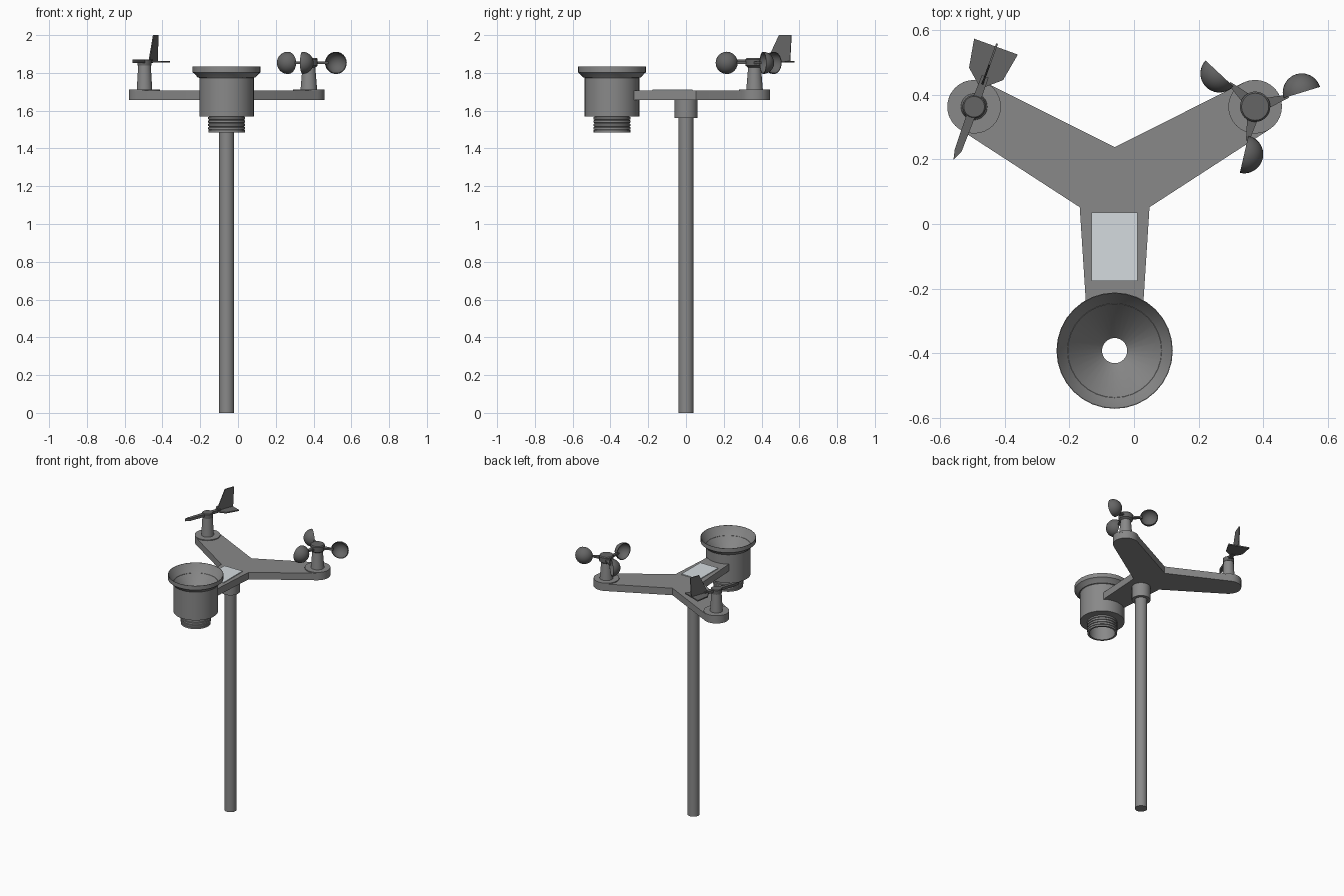
import bpy, bmesh, math
from mathutils import Matrix, Vector

if "Cube" in bpy.data.objects:
    bpy.data.objects.remove(bpy.data.objects["Cube"])

CX = -0.06                       # mast axis in x
ARM_X, ARM_Y, POD_R = 0.435, 0.363, 0.083
VANE = Vector((CX - ARM_X, ARM_Y, 0))
WIND = Vector((CX + ARM_X, ARM_Y, 0))


def material(name, r, g, b):
    m = bpy.data.materials.new(name)
    m.diffuse_color = (r, g, b, 1)
    m.use_nodes = True
    m.node_tree.nodes["Principled BSDF"].inputs["Base Color"].default_value = m.diffuse_color
    return m


BODY = material("body_grey", 0.25, 0.25, 0.25)
DARK = material("dark_grey", 0.13, 0.13, 0.13)
GLASS = material("panel_glass", 0.66, 0.71, 0.74)


def finish(name, bm, loc, rot, mat):
    bmesh.ops.remove_doubles(bm, verts=bm.verts, dist=1e-5)
    bmesh.ops.recalc_face_normals(bm, faces=bm.faces)
    me = bpy.data.meshes.new(name)
    bm.to_mesh(me)
    bm.free()
    me.materials.append(mat)
    ob = bpy.data.objects.new(name, me)
    bpy.context.collection.objects.link(ob)
    ob.location = loc
    ob.rotation_euler.z = rot
    bpy.ops.object.select_all(action='DESELECT')
    ob.select_set(True)
    bpy.context.view_layer.objects.active = ob
    bpy.ops.object.shade_smooth_by_angle(angle=math.radians(35))
    return ob


def lathe(name, profile, loc, sides=32, closed=False, mat=BODY):
    """Spin (radius, z) points round z."""
    bm = bmesh.new()
    vs = [bm.verts.new((r, 0, z)) for r, z in profile]
    pairs = list(zip(vs, vs[1:])) + ([(vs[-1], vs[0])] if closed else [])
    es = [bm.edges.new(p) for p in pairs]
    bmesh.ops.spin(bm, geom=vs + es, cent=(0, 0, 0), axis=(0, 0, 1),
                   angle=math.tau, steps=sides, use_merge=True)
    return finish(name, bm, loc, 0, mat)


def prism(name, outline, low, high, matrix=None, loc=(0, 0, 0), rot=0.0, mat=BODY):
    """Extrude an xy outline from low to high."""
    bm = bmesh.new()
    f = bm.faces.new([bm.verts.new((x, y, low)) for x, y in outline])
    ext = bmesh.ops.extrude_face_region(bm, geom=[f], use_keep_orig=True)
    top = [g for g in ext['geom'] if isinstance(g, bmesh.types.BMVert)]
    bmesh.ops.translate(bm, verts=top, vec=(0, 0, high - low))
    if matrix:
        bmesh.ops.transform(bm, matrix=matrix, verts=bm.verts)
    return finish(name, bm, loc, rot, mat)


# Mast and collar
lathe("mast", [(0, 0), (0.04, 0), (0.04, 1.66), (0, 1.66)], (CX, 0, 0), 24)
lathe("mast_collar", [(0.04, 1.56), (0.061, 1.56), (0.061, 1.66), (0.04, 1.66)],
      (CX, 0, 0), 24, True)

# Three-armed mounting plate: right half, mirrored about the mast
half = [(0.086, -0.29), (0.108, 0.052)]
for i in range(15):
    a = math.radians(-57 + 173 * i / 14)
    half.append((ARM_X + POD_R * math.cos(a), ARM_Y + POD_R * math.sin(a)))
outline = half + [(0, 0.238)] + [(-x, y) for x, y in reversed(half)]
prism("mounting_plate", outline, 1.656, 1.706, loc=(CX, 0, 0))

# Round pads at the arm ends
for name, p in (("vane_pad", VANE), ("wind_cup_pad", WIND)):
    lathe(name, [(0, 1.70), (POD_R, 1.70), (POD_R, 1.712), (0, 1.712)], p)

# Solar panel
prism("solar_panel", [(-0.131, -0.177), (0.011, -0.177), (0.011, 0.035), (-0.131, 0.035)],
      1.70, 1.712, mat=GLASS)

# Rain bucket: outer wall, rim and funnel with an open drain
bucket = [(0.18, 1.833), (0.18, 1.803), (0.172, 1.797), (0.152, 1.775), (0.145, 1.775),
          (0.145, 1.57), (0.088, 1.57), (0.088, 1.60), (0.039, 1.64),
          (0.039, 1.66), (0.146, 1.775), (0.178, 1.833)]
lathe("rain_bucket", bucket, (CX, -0.392, 0), 32, True)

# Ribbed outlet below the bucket
ribs = [(0.088, 1.575)]
for k in range(4):
    z = 1.568 - k * 0.018
    ribs += [(0.093, z), (0.098, z - 0.002), (0.098, z - 0.013), (0.093, z - 0.015)]
ribs += [(0.097, 1.497), (0.097, 1.485), (0.084, 1.485), (0.084, 1.575)]
lathe("bucket_outlet", ribs, (CX, -0.392, 0), 32, True)

# Wind cup post and hub
lathe("wind_cup_post", [(0, 1.71), (0.044, 1.71), (0.034, 1.83), (0, 1.83)], WIND)
lathe("wind_cup_hub", [(0, 1.828), (0.034, 1.828), (0.047, 1.838), (0.047, 1.872),
                       (0.042, 1.878), (0, 1.878)], WIND, mat=DARK)

# Three hollow half-sphere cups on tapered arms
for i in range(3):
    ang = math.radians(17 + 120 * i)
    prism(f"cup_arm_{i + 1}", [(0.03, -0.018), (0.108, -0.004), (0.108, 0.006), (0.03, 0.018)],
          1.848, 1.860, loc=WIND, rot=ang, mat=DARK)
    arc = [math.radians(90 * k / 10) for k in range(11)]
    prof = [(r * math.cos(a), r * math.sin(a)) for r, seq in ((0.059, arc), (0.055, arc[::-1]))
            for a in seq]
    cup = lathe(f"wind_cup_{i + 1}", prof, (0, 0, 0), 24, True, DARK)
    cup.data.transform(Matrix.Translation((0.151, 0, 1.853)) @ Matrix.Rotation(-math.pi / 2, 4, 'X'))
    cup.location = WIND
    cup.rotation_euler.z = ang

# Wind vane post and cap
lathe("vane_post", [(0, 1.71), (0.041, 1.71), (0.033, 1.845), (0, 1.845)], VANE)
lathe("vane_cap", [(0, 1.84), (0.036, 1.84), (0.036, 1.868), (0.032, 1.872), (0, 1.872)],
      VANE, mat=DARK)

# Wind vane: pointer, flat tail and upright fin, built along local x
turn = math.radians(70)
prism("vane_pointer", [(-0.176, 0.004), (-0.145, -0.011), (-0.02, -0.014), (0.10, -0.011),
                       (0.10, 0.011), (-0.02, 0.014), (-0.145, 0.011)],
      1.852, 1.87, loc=VANE, rot=turn, mat=DARK)
tail = [(0.07, 0.012), (0.108, 0.056), (0.198, 0.072)]
prism("vane_tail", tail + [(x, -y) for x, y in reversed(tail)], 1.855, 1.863,
      loc=VANE, rot=turn, mat=DARK)
prism("vane_fin", [(0.068, 1.858), (0.2, 1.858), (0.208, 2.0), (0.138, 2.0)], -0.003, 0.003,
      Matrix.Rotation(math.pi / 2, 4, 'X'), VANE, turn, DARK)
